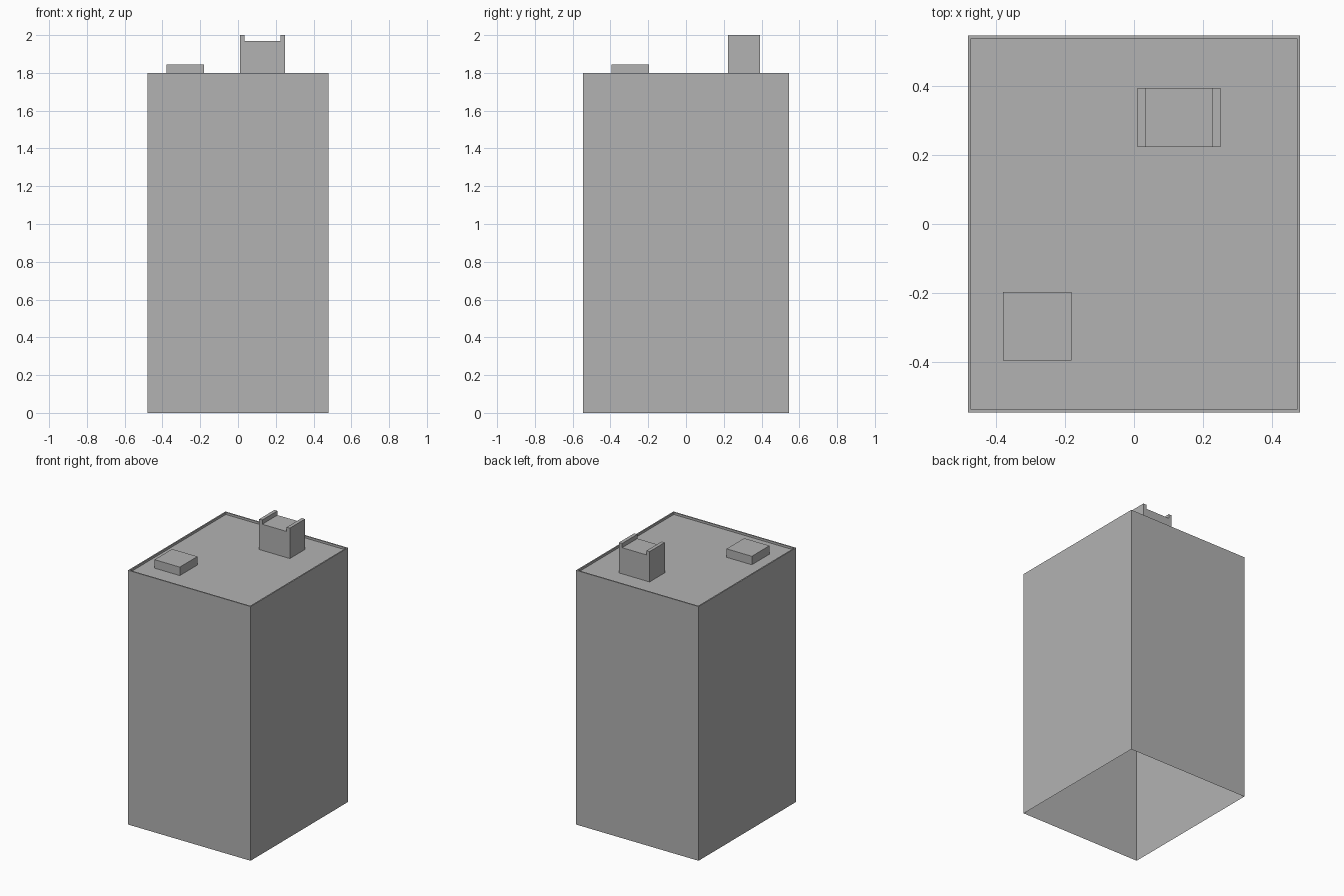
import bpy, bmesh
from mathutils import Vector

default = bpy.data.objects.get("Cube")
if default:
    bpy.data.objects.remove(default, do_unlink=True)

# One plain grey for the whole building
GREY = (0.448, 0.448, 0.448, 1)
grey = bpy.data.materials.new("concrete_grey")
grey.use_nodes = True
grey.diffuse_color = GREY
grey.node_tree.nodes["Principled BSDF"].inputs["Base Color"].default_value = GREY

ROOF = 1.785


def box_mesh(low, high):
    """Box between two corners, as a bmesh."""
    low, high = Vector(low), Vector(high)
    bm = bmesh.new()
    bmesh.ops.create_cube(bm, size=1)
    bmesh.ops.scale(bm, vec=high - low, verts=bm.verts)
    bmesh.ops.translate(bm, vec=(low + high) / 2, verts=bm.verts)
    return bm


def face_towards(bm, direction):
    bm.normal_update()
    return max(bm.faces, key=lambda f: f.normal.dot(Vector(direction)))


def finish(name, bm):
    mesh = bpy.data.meshes.new(name)
    bm.to_mesh(mesh)
    bm.free()
    mesh.materials.append(grey)
    obj = bpy.data.objects.new(name, mesh)
    bpy.context.collection.objects.link(obj)
    return obj


# Hollow block, open underneath, with a sunken roof inside a thin parapet
bm = box_mesh((-0.48, -0.545, 0), (0.48, 0.545, 1.8))
bmesh.ops.delete(bm, geom=[face_towards(bm, (0, 0, -1))], context="FACES")
roof = face_towards(bm, (0, 0, 1))
bmesh.ops.inset_region(bm, faces=[roof], thickness=0.013)
well = bmesh.ops.extrude_discrete_faces(bm, faces=[roof])["faces"][0]
bmesh.ops.translate(bm, vec=(0, 0, ROOF - 1.8), verts=well.verts)
finish("building_block", bm)

# Low roof hatch
finish("roof_hatch", box_mesh((-0.378, -0.394, ROOF), (-0.18, -0.197, 1.845)))

# Stair house with a raised lip along each side
profile = [(0.01, ROOF), (0.25, ROOF), (0.25, 2), (0.225, 2),
           (0.225, 1.97), (0.034, 1.97), (0.034, 2), (0.01, 2)]
bm = bmesh.new()
front = bm.faces.new([bm.verts.new((x, 0.223, z)) for x, z in profile])
extruded = bmesh.ops.extrude_face_region(bm, geom=[front], use_keep_orig=True)["geom"]
back = [v for v in extruded if isinstance(v, bmesh.types.BMVert)]
bmesh.ops.translate(bm, vec=(0, 0.17, 0), verts=back)
bmesh.ops.recalc_face_normals(bm, faces=bm.faces)
finish("stair_house", bm)
